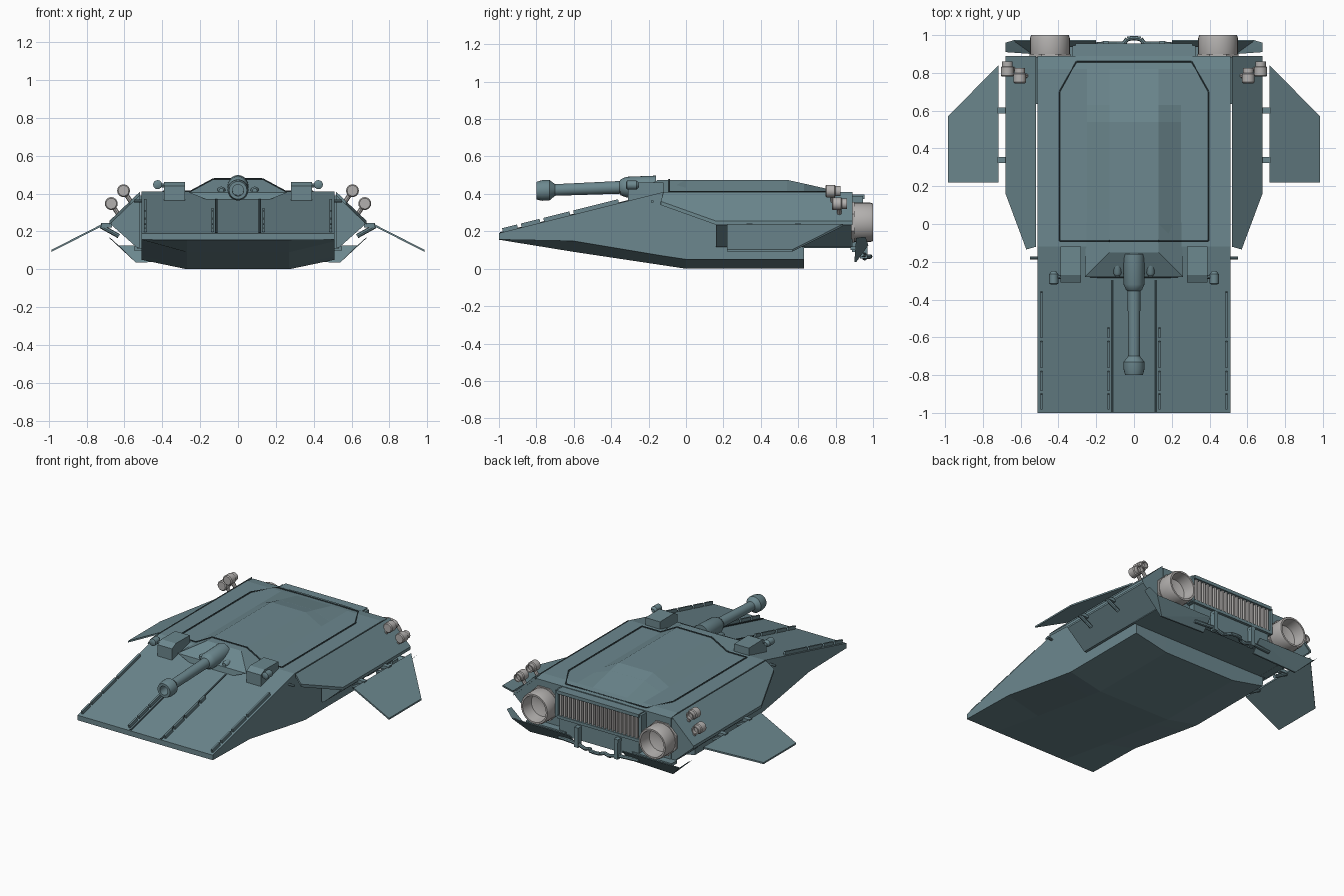
import bpy, bmesh, math
from mathutils import Vector, Matrix

if "Cube" in bpy.data.objects:
    bpy.data.objects.remove(bpy.data.objects["Cube"])


def material(name, rgb):
    m = bpy.data.materials.new(name)
    m.diffuse_color = (*rgb, 1)
    m.use_nodes = True
    m.node_tree.nodes["Principled BSDF"].inputs["Base Color"].default_value = m.diffuse_color
    return m


TEAL = material("teal armour", (0.150, 0.245, 0.272))
GREY = material("light grey metal", (0.45, 0.435, 0.425))
SEAM = material("dark seam", (0.03, 0.05, 0.057))


def finish(bm, name, mat=TEAL, mirror=False, smooth=False):
    bmesh.ops.recalc_face_normals(bm, faces=bm.faces[:])
    me = bpy.data.meshes.new(name)
    bm.to_mesh(me)
    bm.free()
    me.materials.append(mat)
    ob = bpy.data.objects.new(name, me)
    bpy.context.collection.objects.link(ob)
    if mirror:
        ob.modifiers.new("mirror", 'MIRROR').use_mirror_merge = False
    if smooth:
        bpy.ops.object.select_all(action='DESELECT')
        ob.select_set(True)
        bpy.context.view_layer.objects.active = ob
        bpy.ops.object.shade_smooth_by_angle(angle=math.radians(35))
    return ob


def solid(bm, pts):
    """Convex solid around points."""
    vs = [bm.verts.new(p) for p in pts]
    out = bmesh.ops.convex_hull(bm, input=vs)
    junk = [v for v in out["geom_interior"] if isinstance(v, bmesh.types.BMVert)]
    bmesh.ops.delete(bm, geom=junk, context='VERTS')
    bmesh.ops.dissolve_limit(bm, angle_limit=0.01, verts=bm.verts[:], edges=bm.edges[:])


def box(bm, c, s, tilt=0.0):
    m = Matrix.Translation(c) @ Matrix.Rotation(tilt, 4, 'X') @ Matrix.Diagonal((*s, 1))
    bmesh.ops.create_cube(bm, size=1, matrix=m)


def strut(bm, p, q, r, sides=8):
    p, q = Vector(p), Vector(q)
    rot = (q - p).to_track_quat('Z', 'Y').to_matrix().to_4x4()
    bmesh.ops.create_cone(bm, cap_ends=True, segments=sides, radius1=r, radius2=r,
                          depth=(q - p).length, matrix=Matrix.Translation((p + q) / 2) @ rot)


def lathe(bm, profile, x, z, segs=24, slope=0.0):
    """Turned shape about a line along y; profile is (radius, y)."""
    rings = []
    for r, y in profile:
        rings.append([bm.verts.new((x + r * math.cos(a), y, z + slope * y + r * math.sin(a)))
                      for a in (2 * math.pi * i / segs for i in range(segs))])
    for a, b in zip(rings, rings[1:]):
        for i in range(segs):
            j = (i + 1) % segs
            bm.faces.new((a[i], a[j], b[j], b[i]))
    bm.faces.new(rings[0])
    bm.faces.new(rings[-1])


def deck(y):
    return 0.19 + 0.25 * (y + 1)


TILT = math.atan(0.25)

# hull: stations of (y, keel z, chamfer z, deck z, roof z)
stations = [(-1, .155, .156, .19, .19), (-.6, .09, .148, .29, .29), (-.12, .018, .068, .41, .41),
            (0, 0, .05, .41, .475), (.54, 0, .05, .41, .475), (.63, 0, .05, .41, .455),
            (.631, .11, .111, .41, .455), (.82, .11, .111, .41, .412), (.89, .11, .111, .40, .402)]
bm = bmesh.new()
rings = []
for y, zb, zc, zt, zr in stations:
    half = [(.27, zb), (.51, zc), (.51, zt), (.25, zt), (.13, zr)]
    ring = half + [(-x, z) for x, z in reversed(half)]
    rings.append([bm.verts.new((x, y, z)) for x, z in ring])
for a, b in zip(rings, rings[1:]):
    for i in range(10):
        j = (i + 1) % 10
        bm.faces.new((a[i], a[j], b[j], b[i]))
bm.faces.new(rings[0])
bm.faces.new(rings[-1])
finish(bm, "hull")

# gun housing, blending deck into roof
bm = bmesh.new()
solid(bm, [(s * x, y, z) for s in (1, -1) for x, y, z in
           [(.13, -.15, .475), (.26, -.28, .405), (.12, -.29, .35), (.13, .08, .475), (.25, .08, .41),
            (.12, .05, .35)]])
finish(bm, "gun_housing")

# gun barrel with mantlet and muzzle, plus side sensors
bm = bmesh.new()
lathe(bm, [(.055, -.16), (.055, -.32), (.042, -.35), (.034, -.355), (.031, -.7), (.055, -.73),
           (.055, -.77), (.047, -.8), (.03, -.8), (.03, -.72)], 0, .449, 24, .04)
finish(bm, "gun_barrel", smooth=True)
bm = bmesh.new()
lathe(bm, [(.022, -.18), (.022, -.26), (.012, -.275)], .088, .415, 12)
finish(bm, "gun_sensor", mirror=True, smooth=True)

# deck rails in stepped segments, and dark centre grooves
bm = bmesh.new()
for x, start in ((.49, -.36), (.135, -.55)):
    for y0, y1 in ((-.98, -.90), (-.88, -.78), (-.76, -.62), (-.60, start)):
        y = (y0 + y1) / 2
        box(bm, (x, y, deck(y) + .008), (.012, abs(y1 - y0) * 1.03, .028), TILT)
finish(bm, "deck_rails", mirror=True)
bm = bmesh.new()
box(bm, (.115, -.645, deck(-.645)), (.012, .72, .008), TILT)
finish(bm, "deck_groove", SEAM, mirror=True)

# roof hatch outline
bm = bmesh.new()
path = [(0, -.09, .475), (.13, -.09, .475), (.25, -.09, .41), (.395, -.09, .41), (.395, .7, .41),
        (.305, .86, .404), (0, .86, .404)]
for p, q in zip(path, path[1:]):
    strut(bm, p, q, .006, 6)
finish(bm, "roof_hatch_seam", SEAM, mirror=True)

# lamp pods on the deck corners
bm = bmesh.new()
solid(bm, [(x, y, z) for x in (.28, .39) for y, z in
           [(-.31, .36), (-.31, .44), (-.27, .462), (-.12, .46), (-.12, .40)]])
finish(bm, "lamp_pod", mirror=True)
bm = bmesh.new()
lathe(bm, [(.012, -.25), (.024, -.265), (.024, -.315), (.016, -.32)], .425, .447, 16)
strut(bm, (.38, -.28, .44), (.43, -.28, .447), .01)
finish(bm, "side_lamp", mirror=True, smooth=True)
bm = bmesh.new()
strut(bm, (.5, -.18, .36), (.55, -.18, .36), .008)
finish(bm, "side_peg", mirror=True)

# sponsons: sloped roof plate and lower block
bm = bmesh.new()
plan = [(.518, -.12), (.57, -.135), (.68, .16), (.68, .89), (.518, .89)]
solid(bm, [(x, y, .41 - (x - .518) * .957 - d) for x, y in plan for d in (0, .02)])
finish(bm, "sponson_roof", mirror=True)
bm = bmesh.new()
solid(bm, [(x, y, z) for y in (.16, .885) for x, z in
           [(.518, .39), (.67, .25), (.67, .235), (.535, .115), (.518, .115)]])
finish(bm, "sponson", mirror=True)
bm = bmesh.new()
box(bm, (.51, .76, .25), (.05, .25, .28))
finish(bm, "sponson_joint", mirror=True)

# folding side fins with hinges
bm = bmesh.new()
solid(bm, [(x, y, z + d) for x, y, z in
           [(.718, .22, .228), (.718, .84, .228), (.985, .57, .092), (.985, .22, .092)] for d in (0, .011)])
finish(bm, "side_fin", mirror=True)
bm = bmesh.new()
for y in (.34, .6):
    box(bm, (.695, y, .232), (.06, .032, .022))
    strut(bm, (.63, y, .175), (.725, y, .228), .012)
finish(bm, "fin_hinges", mirror=True)

# main engine nozzles
bm = bmesh.new()
lathe(bm, [(.095, .86), (.105, .885), (.105, .985), (.1, 1), (.088, 1), (.078, .92), (.03, .905)], .445, .248, 28)
finish(bm, "engine_nozzle", GREY, mirror=True, smooth=True)
bm = bmesh.new()
solid(bm, [(.445 + .118 * math.cos(a), y, .248 + .118 * math.sin(a))
           for a in (math.pi / 8 + math.pi / 4 * i for i in range(8)) for y in (.87, .9)])
finish(bm, "nozzle_mount", GREY, mirror=True)

# steering thrusters on the rear shoulders
bm = bmesh.new()
for x, z, y in ((.605, .415, .745), (.67, .347, .78)):
    lathe(bm, [(.028, y), (.034, y + .006), (.034, y + .05), (.028, y + .055), (.028, y + .08), (.02, y + .08),
               (.02, y + .06)], x, z, 18)
    strut(bm, (x - .04, y + .04, z - .06), (x, y + .04, z), .012)
finish(bm, "steering_thrusters", GREY, mirror=True, smooth=True)

# rear grille with frame and lower panel
bm = bmesh.new()
box(bm, (0, .92, .385), (.62, .07, .022))
box(bm, (0, .92, .215), (.62, .06, .02))
box(bm, (0, .91, .15), (.6, .045, .12))
for s in (-1, 1):
    box(bm, (s * .315, .915, .3), (.02, .06, .18))
finish(bm, "grille_frame")
bm = bmesh.new()
for i in range(20):
    box(bm, (-.285 + .03 * i, .92, .3), (.014, .05, .155))
finish(bm, "grille_bars", GREY)

# rear bumper plates, brackets and tow bar
bm = bmesh.new()
solid(bm, [(x, y + d, z) for x, y, z in
           [(.2, .9, .045), (.54, .9, .035), (.63, .965, .125), (.2, .965, .125)] for d in (0, .01)])
solid(bm, [(x, y + d, z) for x, y, z in
           [(.54, .9, .035), (.68, .91, .165), (.68, .95, .17), (.63, .965, .125)] for d in (0, .01)])
box(bm, (.4, .91, .11), (.3, .06, .02))
finish(bm, "rear_bumper", mirror=True)
bm = bmesh.new()
box(bm, (.15, .95, .12), (.028, .04, .13))
box(bm, (.15, .94, .18), (.03, .06, .02))
finish(bm, "tow_bracket", mirror=True)
bm = bmesh.new()
path = [(0, .985, .065), (.035, .98, .065), (.055, .955, .065), (.09, .955, .055), (.15, .955, .075),
        (.3, .94, .075)]
for p, q in zip(path, path[1:]):
    strut(bm, p, q, .012)
finish(bm, "tow_bar", mirror=True)
